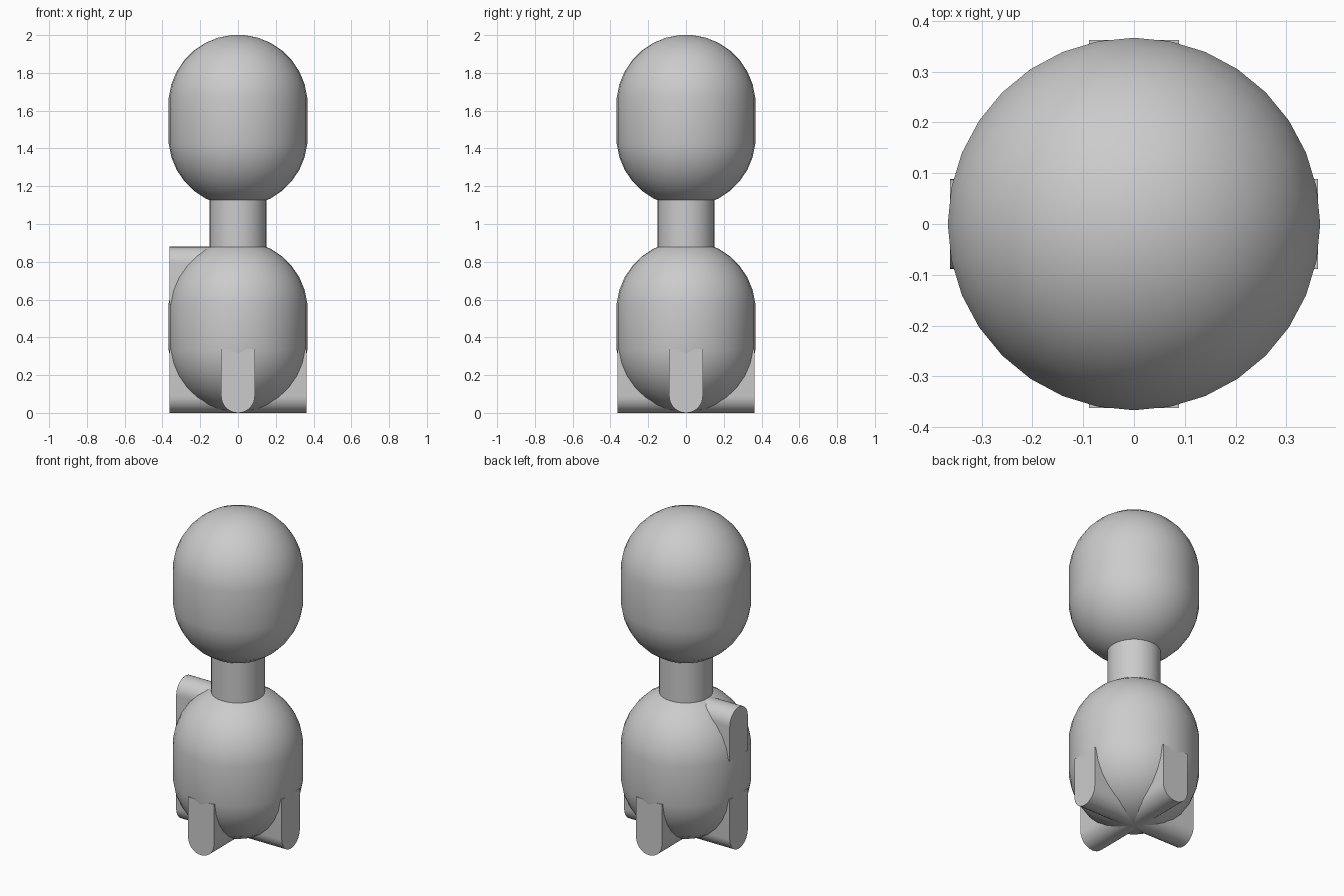
import bpy
from math import sin, cos, pi, radians

if "Cube" in bpy.data.objects:
    bpy.data.objects.remove(bpy.data.objects["Cube"])

SIDES = 32
R = 0.3687          # radius of the rounded bodies
FIN_HALF = 0.089    # half thickness of feet and back fin
REACH = 0.363       # how far feet and fin reach from the centre


def make_object(name, verts, faces):
    mesh = bpy.data.meshes.new(name)
    mesh.from_pydata(verts, [], faces)
    mesh.update()
    obj = bpy.data.objects.new(name, mesh)
    bpy.context.collection.objects.link(obj)
    bpy.ops.object.select_all(action='DESELECT')
    obj.select_set(True)
    bpy.context.view_layer.objects.active = obj
    bpy.ops.object.shade_smooth_by_angle(angle=radians(30))
    return obj


def lathe(name, profile):
    """Turn (radius, z) points, listed from bottom to top, around the z axis."""
    verts, faces = [], []
    for r, z in profile:
        for k in range(SIDES):
            a = 2 * pi * k / SIDES
            verts.append((r * cos(a), r * sin(a), z))
    for i in range(len(profile) - 1):
        for k in range(SIDES):
            a, b = i * SIDES + k, i * SIDES + (k + 1) % SIDES
            faces.append((a, b, b + SIDES, a + SIDES))
    faces.append(tuple(reversed(range(SIDES))))
    top = (len(profile) - 1) * SIDES
    faces.append(tuple(range(top, top + SIDES)))
    return make_object(name, verts, faces)


def capsule(name, low, high):
    """Two half spheres centred at heights low and high, joined by a straight wall."""
    angles = [pi / 16 * (i + 0.5) for i in range(8)]
    bottom = [(R * sin(a), low - R * cos(a)) for a in angles]
    top = [(R * sin(a), high + R * cos(a)) for a in reversed(angles)]
    return lathe(name, bottom + top)


def slab(name, section, turn):
    """Extrude a (side, z) section from the centre outwards, turned about z."""
    c, s = cos(turn), sin(turn)
    n = len(section)
    verts = [(x * c - y * s, x * s + y * c, z)
             for x in (0, REACH) for y, z in section]
    faces = [(i, i + n, (i + 1) % n + n, (i + 1) % n) for i in range(n)]
    faces += [tuple(range(n)), tuple(reversed(range(n, 2 * n)))]
    obj = make_object(name, verts, faces)
    # keep face directions outward whichever way the section runs
    bpy.ops.object.mode_set(mode='EDIT')
    bpy.ops.mesh.select_all(action='SELECT')
    bpy.ops.mesh.normals_make_consistent(inside=False)
    bpy.ops.object.mode_set(mode='OBJECT')
    return obj


# Rounded lower body, neck and rounded upper body
capsule("lower_body", 0.369, 0.543)
lathe("neck", [(0.151, 0.84), (0.151, 1.17)])
capsule("upper_body", 1.461, 1.633)

# Four feet with rounded undersides
arc = [pi * i / 16 for i in range(17)]
foot = [(FIN_HALF * cos(a), FIN_HALF - FIN_HALF * sin(a)) for a in arc]
foot += [(-FIN_HALF, 0.338), (FIN_HALF, 0.338)]
for i, side in enumerate(("right", "back", "left", "front")):
    slab("foot_" + side, foot, i * pi / 2)

# Single side fin with a rounded top
fin = [(FIN_HALF * cos(a), 0.88 - FIN_HALF + FIN_HALF * sin(a)) for a in arc]
fin += [(-FIN_HALF, 0.575), (FIN_HALF, 0.575)]
slab("side_fin", fin, pi)
